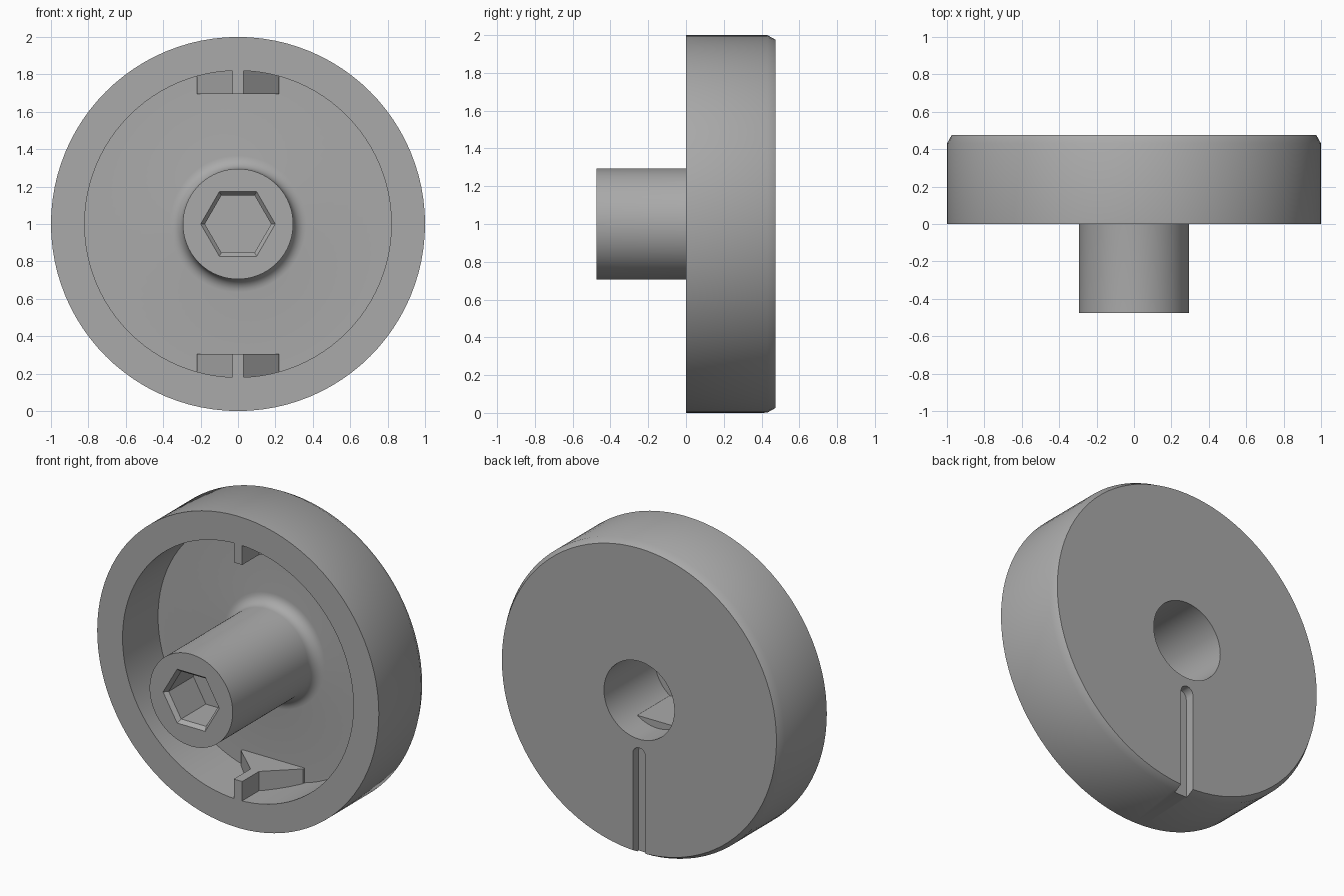
import bpy, bmesh
from math import pi, sin, cos, sqrt, radians
from mathutils import Matrix, Vector

cube = bpy.data.objects.get("Cube")
if cube:
    bpy.data.objects.remove(cube, do_unlink=True)

CENTRE = Vector((0, 0, 1))
FLOOR = 0.36      # cavity floor
BACK = 0.475      # rear face, and hub reach forward

grey = bpy.data.materials.new("plain_grey")
grey.use_nodes = True
grey.diffuse_color = (0.4, 0.4, 0.4, 1)
grey.node_tree.nodes["Principled BSDF"].inputs["Base Color"].default_value = (0.4, 0.4, 0.4, 1)


def finish(name, bm):
    bmesh.ops.recalc_face_normals(bm, faces=bm.faces)
    mesh = bpy.data.meshes.new(name)
    bm.to_mesh(mesh)
    bm.free()
    mesh.materials.append(grey)
    ob = bpy.data.objects.new(name, mesh)
    bpy.context.collection.objects.link(ob)
    return ob


def lathe(name, profile, steps):
    """Turn (radius, y) points around the knob axis."""
    bm = bmesh.new()
    verts = [bm.verts.new(CENTRE + Vector((r, y, 0))) for r, y in profile]
    edges = [bm.edges.new(p) for p in zip(verts, verts[1:])]
    bmesh.ops.spin(bm, geom=verts + edges, cent=CENTRE, axis=(0, 1, 0),
                   angle=2 * pi, steps=steps, use_merge=True)
    bmesh.ops.remove_doubles(bm, verts=bm.verts, dist=1e-5)
    return finish(name, bm)


def prism(name, outline, depth):
    """Extrude a closed 3D outline along depth."""
    bm = bmesh.new()
    face = bm.faces.new([bm.verts.new(p) for p in outline])
    out = bmesh.ops.extrude_face_region(bm, geom=[face], use_keep_orig=True)
    moved = [v for v in out["geom"] if isinstance(v, bmesh.types.BMVert)]
    bmesh.ops.translate(bm, verts=moved, vec=depth)
    return finish(name, bm)


def cut(target, cutter):
    cutter.hide_render = True
    mod = target.modifiers.new("cut", 'BOOLEAN')
    mod.operation = 'DIFFERENCE'
    mod.solver = 'EXACT'
    mod.object = cutter
    bpy.context.view_layer.objects.active = target
    bpy.ops.object.modifier_apply(modifier=mod.name)
    bpy.data.objects.remove(cutter, do_unlink=True)


# Knob body: rear bore, chamfered rim, front cavity, filleted hub
hub, fil = 0.295, 0.07
fillet = [(hub + fil - fil * sin(a), FLOOR - fil + fil * cos(a))
          for a in (i * pi / 12 for i in range(7))]
profile = [(0, -0.04), (0.25, -0.04), (0.25, BACK), (0.975, BACK), (1, 0.43),
           (1, 0), (0.82, 0), (0.82, FLOOR)] + fillet + [(hub, -BACK), (0, -BACK)]
body = lathe("knob_body", profile, 96)

# Chamfered hexagonal socket in the hub end
socket = [(0, -0.5), (0.222, -0.5), (0.177, -0.45), (0.177, -0.2), (0, -0.2)]
cut(body, lathe("socket_cutter", socket, 6))

# Pointer slot on the rear face, rounded at its inner end
half = 0.045
slot = [(half, 0.415, -0.1), (-half, 0.415, -0.1)]
slot += [(-half * cos(a), 0.415, 0.65 + half * sin(a))
         for a in (i * pi / 8 for i in range(9))]
cut(body, prism("slot_cutter", slot, (0, 0.2, 0)))

# Flat inside the bore that keys the shaft
h = 0.205
arc = [(0.26 * sin(a), 0.29, 1 - 0.26 * cos(a))
       for a in (radians(-37.9 + i * 75.8 / 12) for i in range(13))]
prism("shaft_flat", arc, (0, -0.335, 0))

# Arrow-shaped ribs at the top and bottom of the cavity
half_rib = [(0.03, 0), (0.03, 0.17), (0.22, FLOOR - 0.015), (0.22, FLOOR + 0.01)]
rib = half_rib + [(-x, y) for x, y in reversed(half_rib)]
for name, side in (("upper_rib", 1), ("lower_rib", -1)):
    prism(name, [(x, y, 1 + side * 0.695) for x, y in rib], (0, 0, side * 0.14))

# Smooth the turned surfaces, keep machined edges crisp
bpy.ops.object.select_all(action='DESELECT')
for ob in bpy.context.collection.objects:
    if ob.type == 'MESH' and grey.name in ob.data.materials:
        ob.select_set(True)
        bpy.context.view_layer.objects.active = ob
bpy.ops.object.shade_smooth_by_angle(angle=radians(33))
